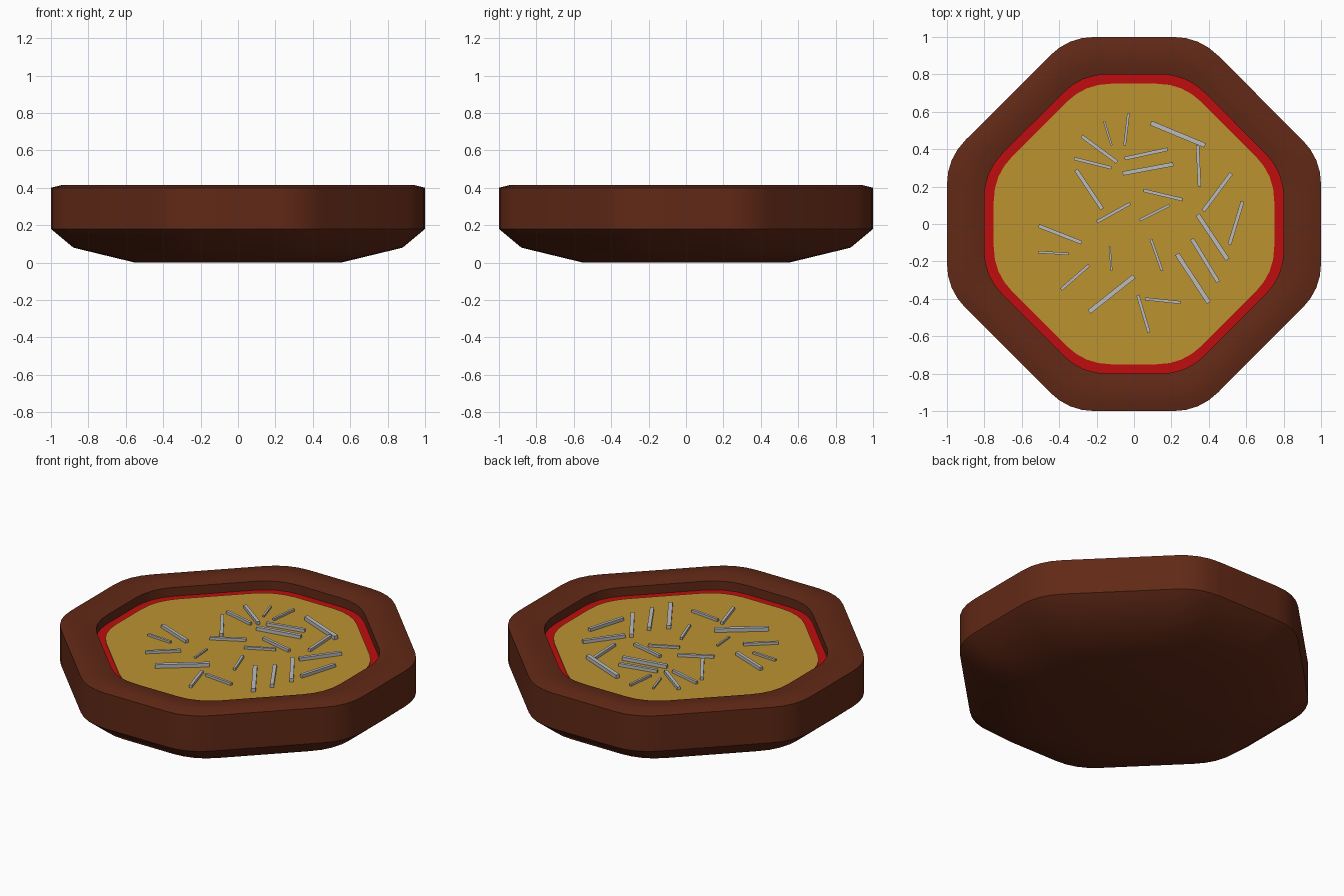
import bpy
import bmesh
import math
from mathutils import Vector, Matrix

default_cube = bpy.data.objects.get("Cube")
if default_cube:
    bpy.data.objects.remove(default_cube, do_unlink=True)


def make_material(name, colour, roughness=0.7):
    mat = bpy.data.materials.new(name)
    mat.use_nodes = True
    mat.diffuse_color = (*colour, 1)
    shader = mat.node_tree.nodes["Principled BSDF"]
    shader.inputs["Base Color"].default_value = (*colour, 1)
    shader.inputs["Roughness"].default_value = roughness
    return mat


def rounded_octagon(radius, rounding=0.14, steps=4):
    """Octagon outline whose corners are softened with quadratic curves."""
    side = 0.35 * radius
    corners = []
    for turn in range(4):
        spin = Matrix.Rotation(turn * math.pi / 2, 2)
        corners += [spin @ Vector((radius, -side)), spin @ Vector((radius, side))]
    outline = []
    for i, corner in enumerate(corners):
        before = (corners[i - 1] - corner).normalized() * rounding
        after = (corners[(i + 1) % len(corners)] - corner).normalized() * rounding
        for step in range(steps + 1):
            t = step / steps
            outline.append(corner + before * (1 - t) ** 2 + after * t ** 2)
    return outline


def finish(name, bm, material):
    bmesh.ops.recalc_face_normals(bm, faces=bm.faces)
    mesh = bpy.data.meshes.new(name)
    bm.to_mesh(mesh)
    bm.free()
    mesh.materials.append(material)
    obj = bpy.data.objects.new(name, mesh)
    bpy.context.collection.objects.link(obj)
    return obj


def loft(name, profile, material):
    """Skin rounded octagons through (radius, height) pairs and cap both ends."""
    bm = bmesh.new()
    rings = [[bm.verts.new((p.x, p.y, z)) for p in rounded_octagon(radius)]
             for radius, z in profile]
    for lower, upper in zip(rings, rings[1:]):
        for i in range(len(lower)):
            j = (i + 1) % len(lower)
            bm.faces.new((lower[i], lower[j], upper[j], upper[i]))
    bm.faces.new(rings[0])
    bm.faces.new(rings[-1])
    obj = finish(name, bm, material)
    bpy.ops.object.select_all(action="DESELECT")
    obj.select_set(True)
    bpy.context.view_layer.objects.active = obj
    bpy.ops.object.shade_smooth_by_angle(angle=math.radians(30))
    return obj


crust_brown = make_material("crust_brown", (0.12, 0.022, 0.008))
sauce_red = make_material("sauce_red", (0.52, 0.004, 0.004))
cheese_yellow = make_material("cheese_yellow", (0.5, 0.29, 0.03))
shred_grey = make_material("shred_grey", (0.5, 0.5, 0.5))

# Crust: tapered underside, upright wall, rim and recessed floor
loft("crust", [(0.55, 0), (0.88, 0.08), (1, 0.18), (1, 0.4), (0.94, 0.415),
               (0.87, 0.415), (0.8, 0.4), (0.8, 0.32)], crust_brown)

# Filling layers
loft("sauce_layer", [(0.8, 0.31), (0.8, 0.345)], sauce_red)
loft("cheese_layer", [(0.75, 0.32), (0.75, 0.35)], cheese_yellow)

# Scattered shreds, as start and end points on the filling
SHREDS = [
    (-.16, .55, -.12, .42), (-.03, .59, -.05, .42), (-.28, .47, -.09, .33),
    (-.32, .35, -.12, .3), (-.05, .35, .18, .4), (-.06, .27, .21, .32),
    (.09, .54, .38, .42), (.34, .42, .35, .2), (-.31, .29, -.17, .08),
    (.05, .18, .26, .13), (-.2, .01, -.02, .11), (.03, .02, .19, .1),
    (.52, .27, .37, .07), (.58, .12, .51, -.11), (-.51, -.01, -.28, -.1),
    (-.51, -.15, -.35, -.16), (-.13, -.12, -.12, -.25), (.09, -.08, .15, -.25),
    (.34, .05, .5, -.19), (.31, -.08, .45, -.31), (.23, -.16, .4, -.42),
    (-.24, -.22, -.39, -.35), (0, -.28, -.24, -.47), (.02, -.38, .08, -.58),
    (.06, -.4, .25, -.42),
]
bm = bmesh.new()
for x1, y1, x2, y2 in SHREDS:
    start, end = Vector((x1, y1, 0.36)), Vector((x2, y2, 0.36))
    length = (end - start).length
    thickness = length * 0.08
    angle = math.atan2(y2 - y1, x2 - x1)
    place = (Matrix.Translation((start + end) / 2)
             @ Matrix.Rotation(angle, 4, "Z")
             @ Matrix.Diagonal((length, thickness, thickness, 1)))
    bmesh.ops.create_cube(bm, size=1, matrix=place)
finish("shreds", bm, shred_grey)
